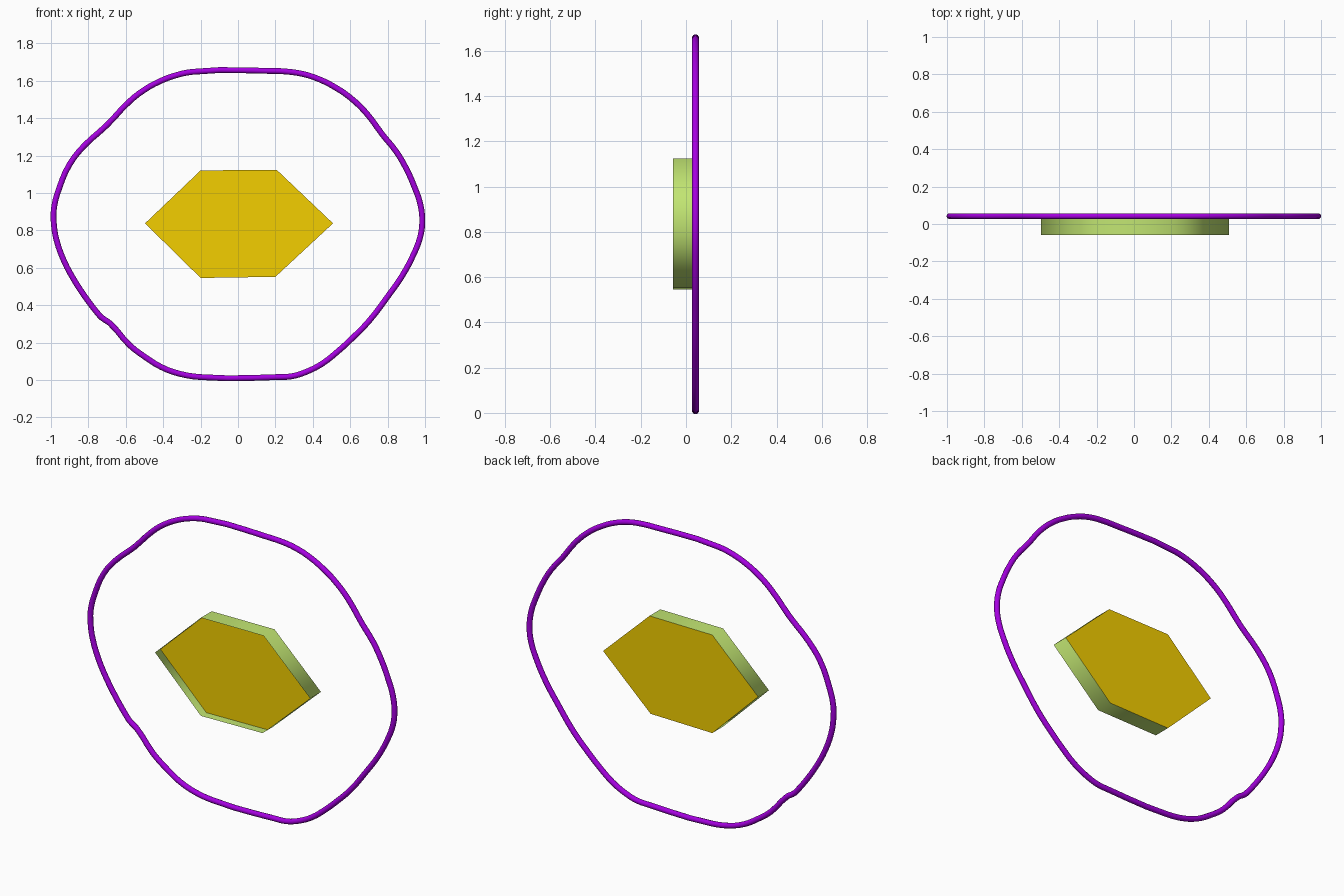
import bpy, bmesh
from math import pi

if "Cube" in bpy.data.objects:
    bpy.data.objects.remove(bpy.data.objects["Cube"])

def material(name, color):
    m = bpy.data.materials.new(name)
    m.diffuse_color = color
    m.use_nodes = True
    m.node_tree.nodes["Principled BSDF"].inputs["Base Color"].default_value = m.diffuse_color
    return m

gold = material("gold", (0.9, 0.62, 0.0, 1))
green = material("green", (0.54, 0.79, 0.17, 1))
purple = material("purple", (0.38, 0.0, 0.75, 1))

# Hexagonal tray: smooth green rim, gold panel recessed in front, flush at back
FRONT, PANEL, BACK = -0.058, -0.008, 0.042
outline = [(-0.497, 0.838), (-0.2, 0.546), (0.2, 0.552),
           (0.508, 0.838), (0.207, 1.124), (-0.2, 1.121)]
bm = bmesh.new()
front, panel, back = [[bm.verts.new((x, y, z)) for x, z in outline]
                      for y in (FRONT, PANEL, BACK)]
bm.faces.new(back[::-1])
bm.faces.new([bm.verts.new(v.co) for v in panel])
for a, b in ((front, panel), (panel, back)):
    for i in range(6):
        j = (i + 1) % 6
        side = bm.faces.new((a[j], a[i], b[i], b[j]))
        side.material_index = 1
        side.smooth = True
for e in bm.edges:
    e.smooth = all(f.smooth for f in e.link_faces)
mesh = bpy.data.meshes.new("hexagon_tray")
bm.to_mesh(mesh)
bm.free()
mesh.materials.append(gold)
mesh.materials.append(green)
bpy.context.collection.objects.link(bpy.data.objects.new("hexagon_tray", mesh))

# Surrounding wire loop, drawn flat and stood upright
path = [(-.20, .016), (.21, .016), (.285, .02), (.355, .04), (.446, .085),
        (.53, .15), (.612, .225), (.70, .315), (.802, .449), (.877, .556),
        (.937, .668), (.974, .764), (.985, .844), (.975, .94), (.942, 1.036),
        (.899, 1.132), (.845, 1.223), (.775, 1.309), (.684, 1.43), (.598, 1.512),
        (.52, 1.565), (.435, 1.608), (.345, 1.637), (.254, 1.65), (.168, 1.653),
        (-.243, 1.648), (-.334, 1.629), (-.419, 1.597), (-.505, 1.549),
        (-.58, 1.49), (-.702, 1.362), (-.825, 1.25), (-.9, 1.154), (-.954, 1.031),
        (-.984, .919), (-.984, .828), (-.97, .748), (-.932, .641), (-.879, .54),
        (-.82, .449), (-.755, .363), (-.73, .335), (-.685, .304), (-.58, .187),
        (-.489, .118), (-.409, .069), (-.313, .034)]
curve = bpy.data.curves.new("wire_loop", 'CURVE')
curve.dimensions = '3D'
curve.fill_mode = 'FULL'
curve.bevel_depth = 0.0155
curve.bevel_resolution = 3
curve.resolution_u = 3
spline = curve.splines.new('BEZIER')
spline.bezier_points.add(len(path) - 1)
for p, (x, z) in zip(spline.bezier_points, path):
    p.co = (x, z, 0)
    p.handle_left_type = p.handle_right_type = 'AUTO'
spline.use_cyclic_u = True
spline.use_smooth = True
curve.materials.append(purple)
loop = bpy.data.objects.new("wire_loop", curve)
loop.rotation_euler.x = pi / 2
loop.location.y = BACK
bpy.context.collection.objects.link(loop)
